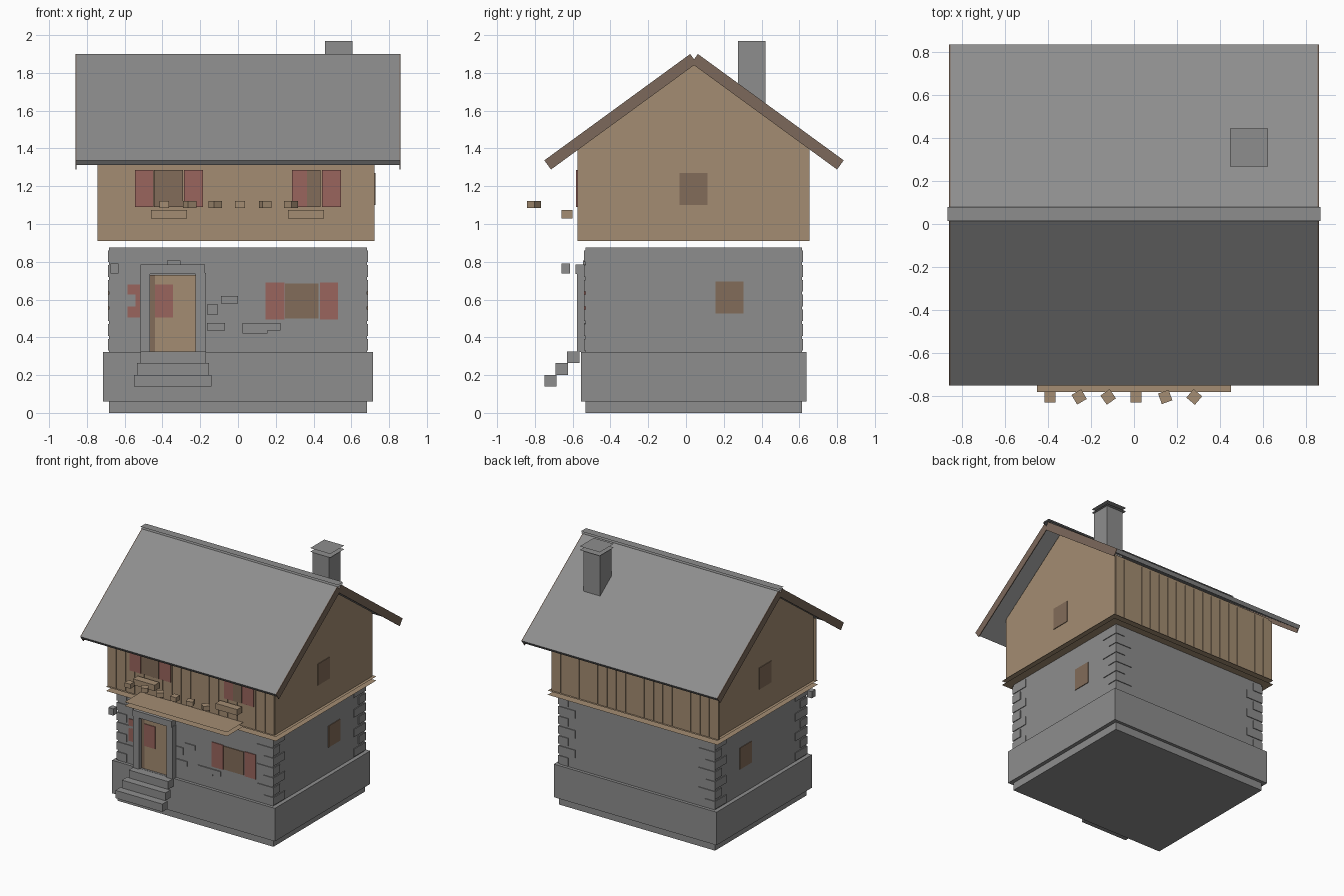
import bpy, bmesh
from math import radians

if "Cube" in bpy.data.objects:
    bpy.data.objects.remove(bpy.data.objects["Cube"])


def material(name, rgb):
    m = bpy.data.materials.new(name)
    m.use_nodes = True
    m.diffuse_color = (*rgb, 1)
    m.node_tree.nodes["Principled BSDF"].inputs["Base Color"].default_value = (*rgb, 1)
    return m


STONE = material("grey stone", (0.27, 0.27, 0.27))
WOOD = material("light wood", (0.37, 0.265, 0.168))
TRIM = material("dark wood", (0.2, 0.14, 0.105))
GLASS = material("brown window", (0.225, 0.15, 0.1))
RED = material("red shutter", (0.32, 0.13, 0.11))


def finish(name, bm, mat):
    bmesh.ops.recalc_face_normals(bm, faces=bm.faces)
    mesh = bpy.data.meshes.new(name)
    bm.to_mesh(mesh)
    bm.free()
    mesh.materials.append(mat)
    ob = bpy.data.objects.new(name, mesh)
    bpy.context.collection.objects.link(ob)
    return ob


def box(name, xs, ys, zs, mat, turn=0):
    """Box from its extents, with its origin at its centre."""
    bm = bmesh.new()
    bmesh.ops.create_cube(bm, size=1)
    bmesh.ops.scale(bm, verts=bm.verts, vec=[b - a for a, b in (xs, ys, zs)])
    ob = finish(name, bm, mat)
    ob.location = [(a + b) / 2 for a, b in (xs, ys, zs)]
    ob.rotation_euler.z = radians(turn)
    return ob


def sheets(name, xs, ys, heights, mat):
    """Horizontal sheets stacked at the given heights."""
    bm = bmesh.new()
    for z in heights:
        bm.faces.new([bm.verts.new(p) for p in (
            (xs[0], ys[0], z), (xs[1], ys[0], z), (xs[1], ys[1], z), (xs[0], ys[1], z))])
    ob = finish(name, bm, mat)
    for f in ob.data.polygons:
        if (f.normal.z > 0) != (f.center.z == max(v.co.z for v in ob.data.vertices)):
            f.flip()


def prism(name, profile, xs, mat):
    """Profile in the y-z plane, extruded along x."""
    bm = bmesh.new()
    face = bm.faces.new([bm.verts.new((xs[0], y, z)) for y, z in profile])
    ext = bmesh.ops.extrude_face_region(bm, geom=[face])["geom"]
    bmesh.ops.translate(bm, vec=(xs[1] - xs[0], 0, 0),
                        verts=[v for v in ext if isinstance(v, bmesh.types.BMVert)])
    return finish(name, bm, mat)


MID = 0.04            # ridge line in y
FRONT, BACK = -0.533, 0.613

# Stone ground floor
box("base", (-.684, .684), (FRONT, BACK), (0, .06), STONE)
box("plinth", (-.714, .714), (-.557, .637), (.06, .322), STONE)
box("stone_wall", (-.682, .682), (FRONT, BACK), (.322, .875), STONE)

# Corner stones, alternating long and short
for i in range(7):
    z = .33 + i * .078
    lx, ly = (.14, .08) if i % 2 else (.08, .14)
    e = .006
    for s in (-1, 1):
        xs = sorted((s * (.682 + e), s * (.682 - lx)))
        box("front_corner_stone", xs, (FRONT - e, FRONT + ly), (z, z + .062), STONE)
        box("back_corner_stone", xs, (BACK - ly, BACK + e), (z, z + .062), STONE)

# Loose facing stones on the front wall
for x0, x1, z0, z1 in ((-.09, 0, .58, .62), (-.165, -.105, .52, .575), (-.165, -.07, .435, .475),
                       (.025, .155, .42, .475), (.155, .225, .435, .475)):
    box("facing_stone", (x0, x1), (FRONT - .008, FRONT), (z0, z1), STONE)

# Floor slab and balcony
sheets("floor_slab", (-.745, .745), (-.59, .67), (.876, .909), WOOD)
sheets("balcony_floor", (-.45, .45), (-.78, -.56), (.908, .94), WOOD)

# Wooden upper floor with gables and cladding
prism("upper_wall", [(-.57, .91), (.65, .91), (.65, 1.42), (MID, 1.862), (-.57, 1.42)],
      (-.722, .722), WOOD)
for i in range(18):
    x = -.744 + i * .0816
    for name, y in (("front_plank", -.575), ("back_plank", .645)):
        box(name, (x, x + .077), (y, y + .01), (.91, 1.405), WOOD)


# Roof: one slope profile, used for slabs and verge boards on both sides
def slope(t, side):
    n = (.59 * t, -.807 * t)
    eave, top = (-.75, 1.337), (.022, 1.9)
    pts = [eave, top, (top[0] + n[0], top[1] + n[1]), (eave[0] + n[0], eave[1] + n[1])]
    return pts if side < 0 else [(2 * MID + .005 - y, z) for y, z in pts]


for side, word in ((-1, "front"), (1, "back")):
    prism(word + "_roof", slope(.03, side), (-.854, .854), STONE)
    for s in (-1, 1):
        prism(word + "_verge_board", slope(.06, side), sorted((s * .854, s * .86)), TRIM)
sheets("ridge_cap", (-.867, .867), (.015, .08), (1.901, 1.915), STONE)

# Chimney and cap
box("chimney", (.46, .605), (.275, .42), (1.55, 1.97), STONE)
sheets("chimney_cap", (.446, .622), (.268, .444), (1.971, 2.0), STONE)

# Front windows and shutters
UP, LOW = -.577, FRONT
for name, mat, x0, x1, z0, z1, y in (
        ("upper_window", GLASS, -.445, -.29, 1.09, 1.285, UP),
        ("upper_shutter", RED, -.545, -.447, 1.09, 1.285, UP),
        ("upper_shutter", RED, -.285, -.185, 1.09, 1.285, UP),
        ("upper_window", GLASS, .365, .437, 1.09, 1.285, UP),
        ("upper_shutter", RED, .285, .365, 1.09, 1.285, UP),
        ("upper_shutter", RED, .445, .545, 1.09, 1.285, UP),
        ("lower_window", GLASS, .25, .425, .5, .685, LOW),
        ("lower_shutter", RED, .145, .245, .495, .69, LOW),
        ("lower_shutter", RED, .433, .53, .495, .69, LOW),
        ("lower_shutter", RED, -.585, -.518, .505, .68, LOW),
        ("door_shutter", RED, -.44, -.345, .505, .68, LOW - .008)):
    box(name, (x0, x1), (y - .006, y + .004), (z0, z1), mat)

# Gable and side windows
for s in (-1, 1):
    box("side_window", sorted((s * .68, s * .687)), (.157, .305), (.525, .695), GLASS)
    box("gable_window", sorted((s * .72, s * .727)), (-.035, .115), (1.1, 1.27), GLASS)

# Door, stone surround and steps
box("door", (-.465, -.225), (FRONT - .008, FRONT), (.322, .73), WOOD)
box("door_edge", (-.465, -.44), (FRONT - .01, FRONT), (.322, .73), GLASS)
for x0, x1 in ((-.517, -.465), (-.225, -.17)):
    box("door_jamb", (x0, x1), (-.578, FRONT), (.322, .74), STONE)
box("lintel", (-.517, -.175), (-.585, FRONT), (.735, .785), STONE)
box("keystone", (-.375, -.305), (-.545, FRONT), (.785, .808), STONE)
for i in range(3):
    grow = (.0, .018, .033)[i]
    y, z = -.565 - .06 * i, .325 - .062 * i
    box("step", (-.517 - grow, -.172 + grow), (y - .065, y), (z - .062, z), STONE)

# Lantern block, window boxes and balcony pots
box("lantern", (-.675, -.632), (-.66, -.613), (.737, .79), STONE)
for x in (-.365, .36):
    box("window_box", (x - .095, x + .095), (-.66, -.6), (1.028, 1.075), WOOD)
for x, turn in zip((-.39, -.255, -.12, .01, .145, .28), (0, 30, 35, 0, 20, -40)):
    box("pot", (x - .026, x + .026), (-.83, -.778), (1.086, 1.122), WOOD, turn)
